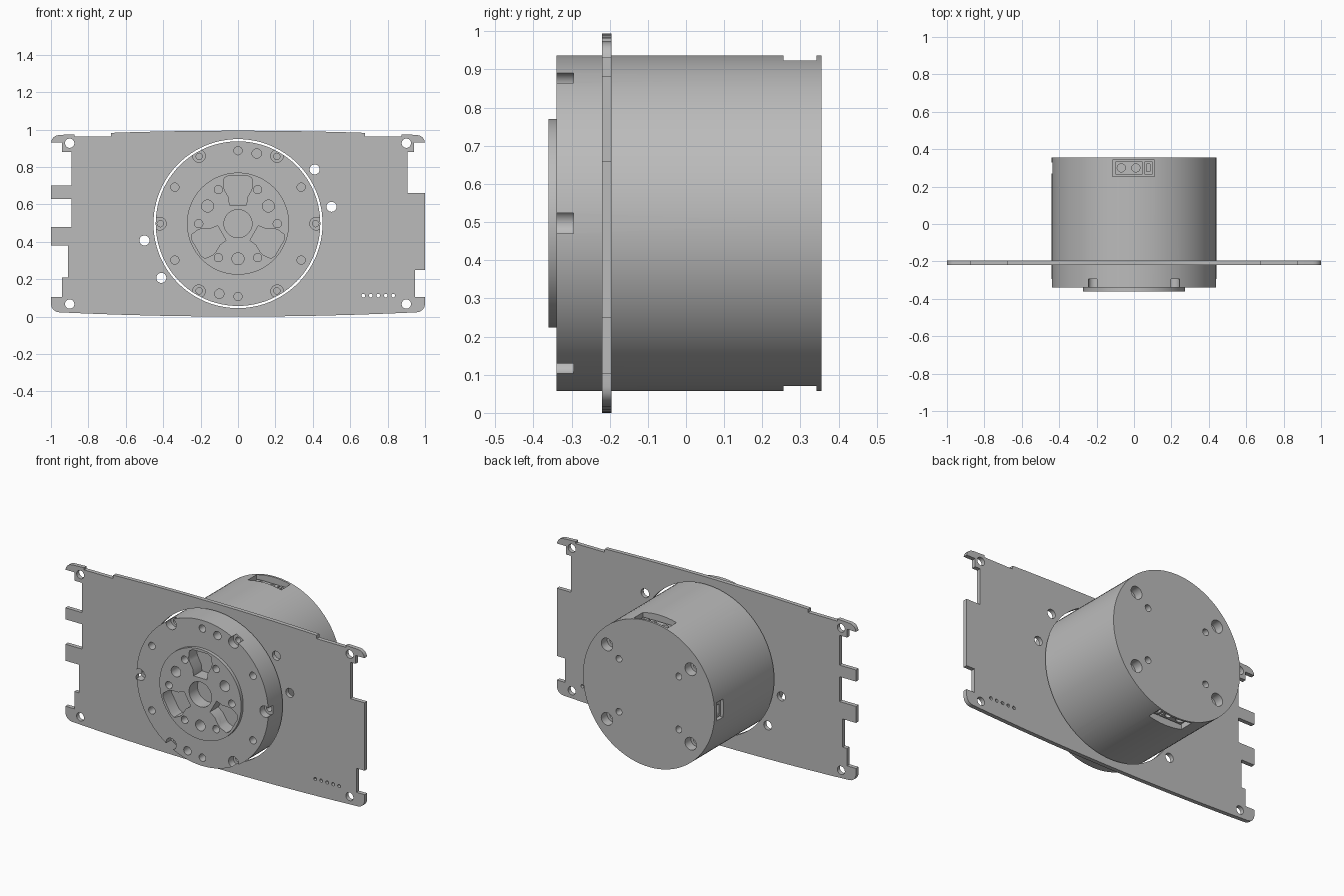
import bpy, bmesh
from math import sin, cos, pi, radians

cube = bpy.data.objects.get("Cube")
if cube:
    bpy.data.objects.remove(cube, do_unlink=True)

CZ = 0.497          # height of the drum axis
R = 0.44            # drum radius

grey = bpy.data.materials.new("machined grey")
grey.use_nodes = True
colour = (0.5, 0.5, 0.5, 1)
grey.diffuse_color = colour
grey.node_tree.nodes["Principled BSDF"].inputs["Base Color"].default_value = colour


def ring(r, cx=0, cz=0, n=24):
    """Circle outline, relative to the drum axis."""
    return [(cx + r * cos(2 * pi * i / n), cz + r * sin(2 * pi * i / n)) for i in range(n)]


def polar(r, degrees):
    return r * cos(radians(degrees)), r * sin(radians(degrees))


def rect(x0, x1, z0, z1):
    return [(x0, z0), (x1, z0), (x1, z1), (x0, z1)]


def turn(points, degrees):
    c, s = cos(radians(degrees)), sin(radians(degrees))
    return [(x * c - z * s, x * s + z * c) for x, z in points]


def make(name, prisms):
    """Mesh of prisms (outline, y0, y1) extruded along the drum axis."""
    bm = bmesh.new()
    for outline, y0, y1 in prisms:
        face = bm.faces.new([bm.verts.new((x, y0, z + CZ)) for x, z in outline])
        new = bmesh.ops.extrude_face_region(bm, geom=[face])["geom"]
        verts = [v for v in new if isinstance(v, bmesh.types.BMVert)]
        bmesh.ops.translate(bm, verts=verts, vec=(0, y1 - y0, 0))
    bmesh.ops.recalc_face_normals(bm, faces=bm.faces)
    mesh = bpy.data.meshes.new(name)
    bm.to_mesh(mesh)
    bm.free()
    mesh.materials.append(grey)
    obj = bpy.data.objects.new(name, mesh)
    bpy.context.collection.objects.link(obj)
    return obj


def select(obj):
    bpy.ops.object.select_all(action="DESELECT")
    obj.select_set(True)
    bpy.context.view_layer.objects.active = obj


def cut(obj, prisms):
    cutter = make("cutter", prisms)
    cutter.hide_render = True
    select(obj)
    mod = obj.modifiers.new("cut", "BOOLEAN")
    mod.operation, mod.solver, mod.object = "DIFFERENCE", "EXACT", cutter
    mod.use_self = True
    bpy.ops.object.modifier_apply(modifier=mod.name)
    bpy.data.objects.remove(cutter, do_unlink=True)


def smooth(obj):
    select(obj)
    bpy.ops.object.shade_smooth_by_angle(angle=radians(30))


# Mounting plate: bowed long edges, rounded corners, mirrored from one quarter
quarter = [(x, 0.497 - 0.025 * x * x) for x in (0, 0.2, 0.4, 0.6, 0.8, 0.955)]
quarter += [(0.955 + 0.045 * sin(a), 0.429 + 0.045 * cos(a))
            for a in (pi / 8, pi / 4, 3 * pi / 8, pi / 2)]
right = quarter + [(x, -z) for x, z in reversed(quarter)]
outline = right + [(-x, z) for x, z in reversed(right[1:-1])]
plate = make("mounting_plate", [(outline, -0.22, -0.195)])

# Plate notches (given as absolute heights) and holes
notches = [(-1.1, -0.94, 0.105, 0.22), (-1.1, -0.91, 0.21, 0.38), (-1.1, -0.89, 0.48, 0.63),
           (-1.1, -0.89, 0.70, 0.88), (-1.1, -0.94, 0.87, 0.93),
           (0.945, 1.1, 0.105, 0.25), (0.905, 1.1, 0.66, 0.88), (0.94, 1.1, 0.87, 0.93),
           (-0.875, -0.68, 0.962, 1.1), (0.68, 0.875, 0.962, 1.1)]
shapes = [rect(a, b, c - CZ, d - CZ) for a, b, c, d in notches]
shapes.append(ring(0.452, n=96))
for s in (1, -1):
    shapes += [ring(0.025, s * 0.9, 0.43), ring(0.025, s * 0.9, -0.43)]
    shapes += [ring(0.027, s * 0.41, s * 0.29), ring(0.027, s * 0.5, s * 0.09)]
shapes += [ring(0.01, 0.67 + 0.04 * i, -0.385, 12) for i in range(5)]
cut(plate, [(s, -0.3, -0.1) for s in shapes])
smooth(plate)

# Motor drum
drum = make("motor_drum", [(ring(R, n=96), -0.34, 0.355)])
holes = []
for k in range(6):
    holes.append((ring(0.022, *polar(0.39, 60 * k + 30)), -0.4, -0.27))
    holes.append((ring(0.034, *polar(0.418, 60 * k)), -0.4, -0.295))
    holes.append((ring(0.017, *polar(0.415, 60 * k)), -0.31, -0.25))
for s in (1, -1):
    holes.append((ring(0.025, s * 0.1, s * 0.375), -0.4, -0.27))
    # Connector pockets at top and bottom
    holes.append((rect(-0.115, 0.11, s * 0.36, s * 0.5), 0.255, 0.342))
    # Screw holes with counterbores in the back
    for t in (1, -1):
        holes.append((ring(0.038, s * 0.28, t * 0.225), 0.3, 0.4))
        holes.append((ring(0.02, s * 0.28, t * 0.225), 0.25, 0.31))
        holes.append((ring(0.02, s * 0.2, t * 0.16), 0.3, 0.4))
# Side socket pocket
holes.append((rect(-0.5, -0.39, -0.055, 0.055), 0.27, 0.33))
cut(drum, holes)

# Output flange, with its recesses running on into the drum
flange = make("output_flange", [(ring(0.273, n=96), -0.36, -0.339)])
half = [(0.045, 0.10), (0.05, 0.14), (0.072, 0.18), (0.078, 0.2), (0.073, 0.245), (0.05, 0.257)]
pocket = half + [(-x, z) for x, z in reversed(half)]
recesses = [(ring(0.075, n=48), -0.4, -0.28)]
for k in range(3):
    recesses.append((turn(pocket, 120 * k), -0.4, -0.28))
    recesses.append((ring(0.032, *polar(0.188, 120 * k + 30)), -0.4, -0.28))
for k in range(6):
    recesses.append((ring(0.022, *polar(0.21, 60 * k)), -0.4, -0.29))
cut(flange, recesses)
cut(drum, recesses)
smooth(flange)
smooth(drum)

# Two-pin connectors: pins are sockets sunk into the outer face
for name, s in (("top_connector", 1), ("bottom_connector", -1)):
    parts = [(rect(-0.1, 0.045, s * 0.35, s * 0.405), 0.265, 0.333),
             (rect(0.055, 0.098, s * 0.35, s * 0.405), 0.265, 0.333)]
    connector = make(name, parts)
    for x in (-0.068, 0.01):
        bpy.ops.mesh.primitive_cylinder_add(vertices=24, radius=0.022, depth=0.06,
                                            location=(x, 0.3, CZ + s * 0.41))
        tool = bpy.context.object
        tool.hide_render = True
        select(connector)
        mod = connector.modifiers.new("socket", "BOOLEAN")
        mod.operation, mod.solver, mod.object = "DIFFERENCE", "EXACT", tool
        bpy.ops.object.modifier_apply(modifier=mod.name)
        bpy.data.objects.remove(tool, do_unlink=True)
    cut(connector, [(rect(0.068, 0.085, s * 0.385, s * 0.42), 0.28, 0.32)])

# Side socket
socket = make("side_socket", [(rect(-0.425, -0.38, -0.045, 0.045), 0.278, 0.322)])
cut(socket, [(rect(-0.45, -0.4, -0.03, 0.03), 0.29, 0.312)])
